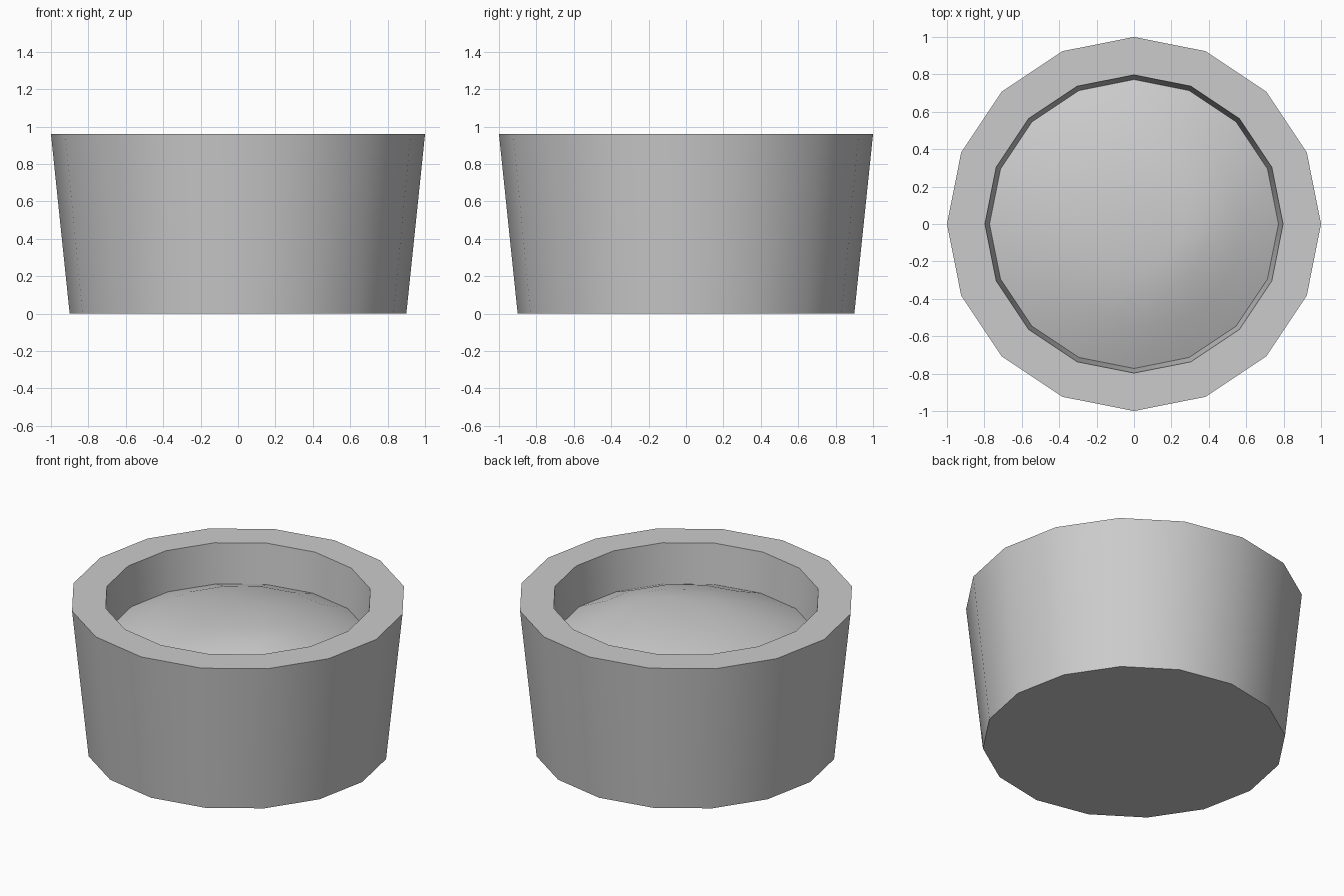
import bpy, bmesh
from math import cos, sin, pi, radians

if "Cube" in bpy.data.objects:
    bpy.data.objects.remove(bpy.data.objects["Cube"])

N = 16

def lathe(name, rings, cap_start=None, cap_end=None):
    """Stack of 16-sided rings (cx, cy, radius, z), closed by a fan point or an n-gon."""
    bm = bmesh.new()
    loops = [[bm.verts.new((cx + r * cos(2 * pi * i / N), cy + r * sin(2 * pi * i / N), z))
              for i in range(N)] for cx, cy, r, z in rings]
    for a, b in zip(loops, loops[1:]):
        for i in range(N):
            j = (i + 1) % N
            bm.faces.new((a[i], a[j], b[j], b[i]))
    for loop, cap in ((loops[0], cap_start), (loops[-1], cap_end)):
        if cap == "ngon":
            bm.faces.new(loop)
        elif cap:
            tip = bm.verts.new(cap)
            for i in range(N):
                bm.faces.new((loop[i], loop[(i + 1) % N], tip))
    bmesh.ops.recalc_face_normals(bm, faces=bm.faces)
    if cap_start is None:  # open mound: make it face up
        if sum(f.normal.z for f in bm.faces) < 0:
            bmesh.ops.reverse_faces(bm, faces=bm.faces)
    me = bpy.data.meshes.new(name)
    bm.to_mesh(me)
    bm.free()
    ob = bpy.data.objects.new(name, me)
    bpy.context.collection.objects.link(ob)
    bpy.context.view_layer.objects.active = ob
    ob.select_set(True)
    bpy.ops.object.shade_smooth_by_angle(angle=radians(35))
    ob.select_set(False)
    return ob

# Tapered pot with thick flat rim and recessed inside
lathe("pot", [(0, 0, 0.90, 0), (0, 0, 1.0, 0.96), (0, 0, 0.797, 0.96), (0, 0, 0.77, 0.68)],
      cap_start="ngon", cap_end="ngon")

# Soil mound with an off-centre peak
lathe("soil", [(0, 0, 0.775, 0.70), (0.02, 0, 0.56, 0.79), (0.11, -0.04, 0.29, 0.845)],
      cap_end=(0.24, -0.10, 0.87))
